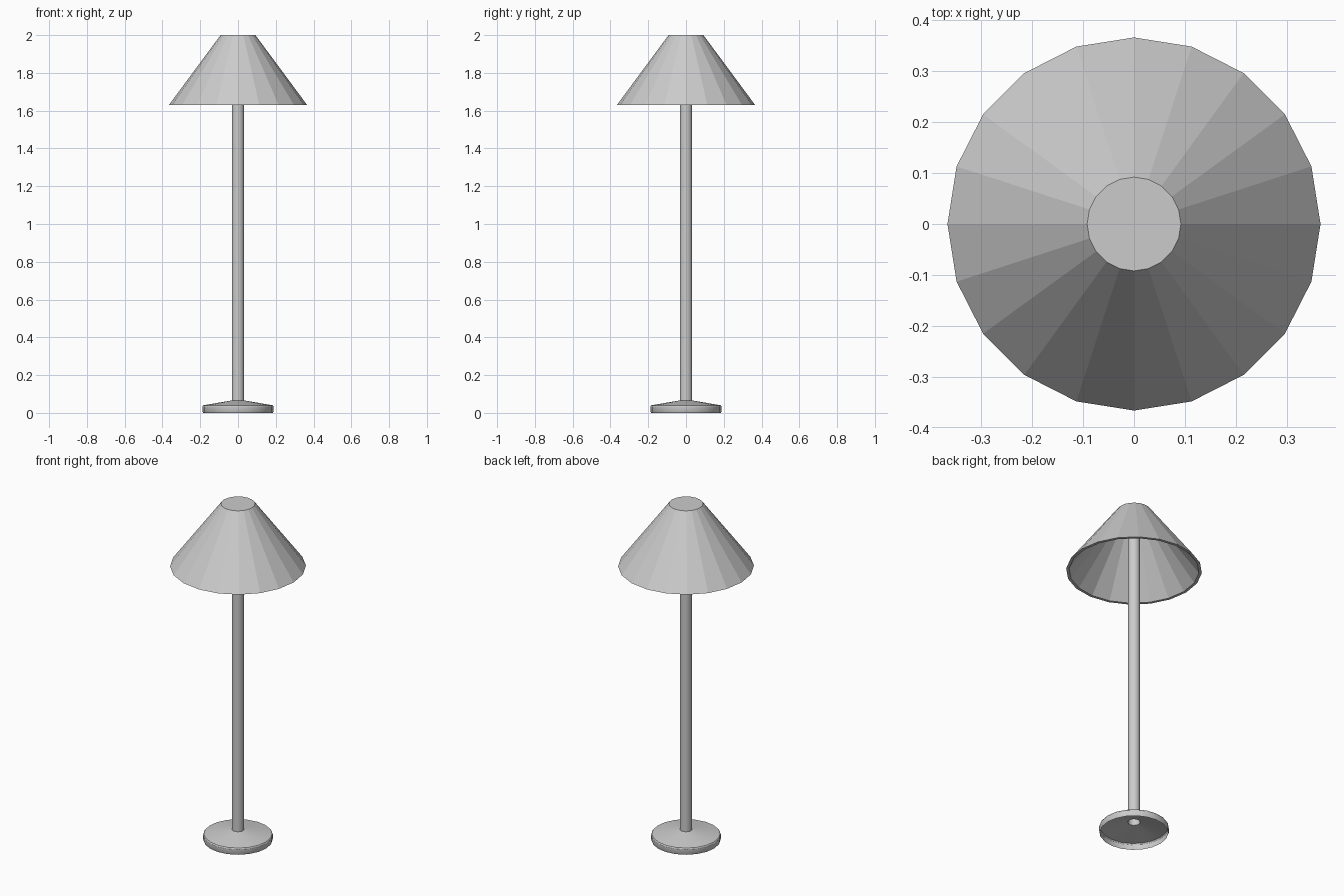
import bpy, math

if "Cube" in bpy.data.objects:
    bpy.data.objects.remove(bpy.data.objects["Cube"])

SIDES = 20


def lathe(name, profile, smooth=False):
    """Revolve (radius, height) points round z; radius 0 closes with a cap."""
    verts, faces, rings = [], [], []
    for r, z in profile:
        if r == 0:
            rings.append([len(verts)])
            verts.append((0, 0, z))
            continue
        rings.append(list(range(len(verts), len(verts) + SIDES)))
        for i in range(SIDES):
            a = 2 * math.pi * i / SIDES
            verts.append((r * math.cos(a), r * math.sin(a), z))
    for lo, hi in zip(rings, rings[1:]):
        for i in range(SIDES):
            j = (i + 1) % SIDES
            if len(hi) == 1:
                faces.append((lo[i], lo[j], hi[0]))
            elif len(lo) == 1:
                faces.append((lo[0], hi[j], hi[i]))
            else:
                faces.append((lo[i], lo[j], hi[j], hi[i]))
    mesh = bpy.data.meshes.new(name)
    mesh.from_pydata(verts, [], faces)
    obj = bpy.data.objects.new(name, mesh)
    bpy.context.collection.objects.link(obj)
    if smooth:
        bpy.ops.object.select_all(action='DESELECT')
        obj.select_set(True)
        bpy.context.view_layer.objects.active = obj
        bpy.ops.object.shade_smooth_by_angle(angle=math.radians(30))
    return obj


# Foot: hollow dish with a softened rim, open underneath
lathe("base", [(0.184, 0.0), (0.188, 0.008), (0.188, 0.034),
               (0.184, 0.04), (0.033, 0.066)], smooth=True)

# Pole: tube open at the bottom, running up to the shade's top
lathe("pole", [(0.033, 0.066), (0.033, 1.985)], smooth=True)

# Shade: faceted cone with a closed top and a thin wall
lathe("shade", [(0, 1.985), (0.082, 1.985), (0.35, 1.63),
                (0.366, 1.63), (0.092, 2.0), (0, 2.0)])
